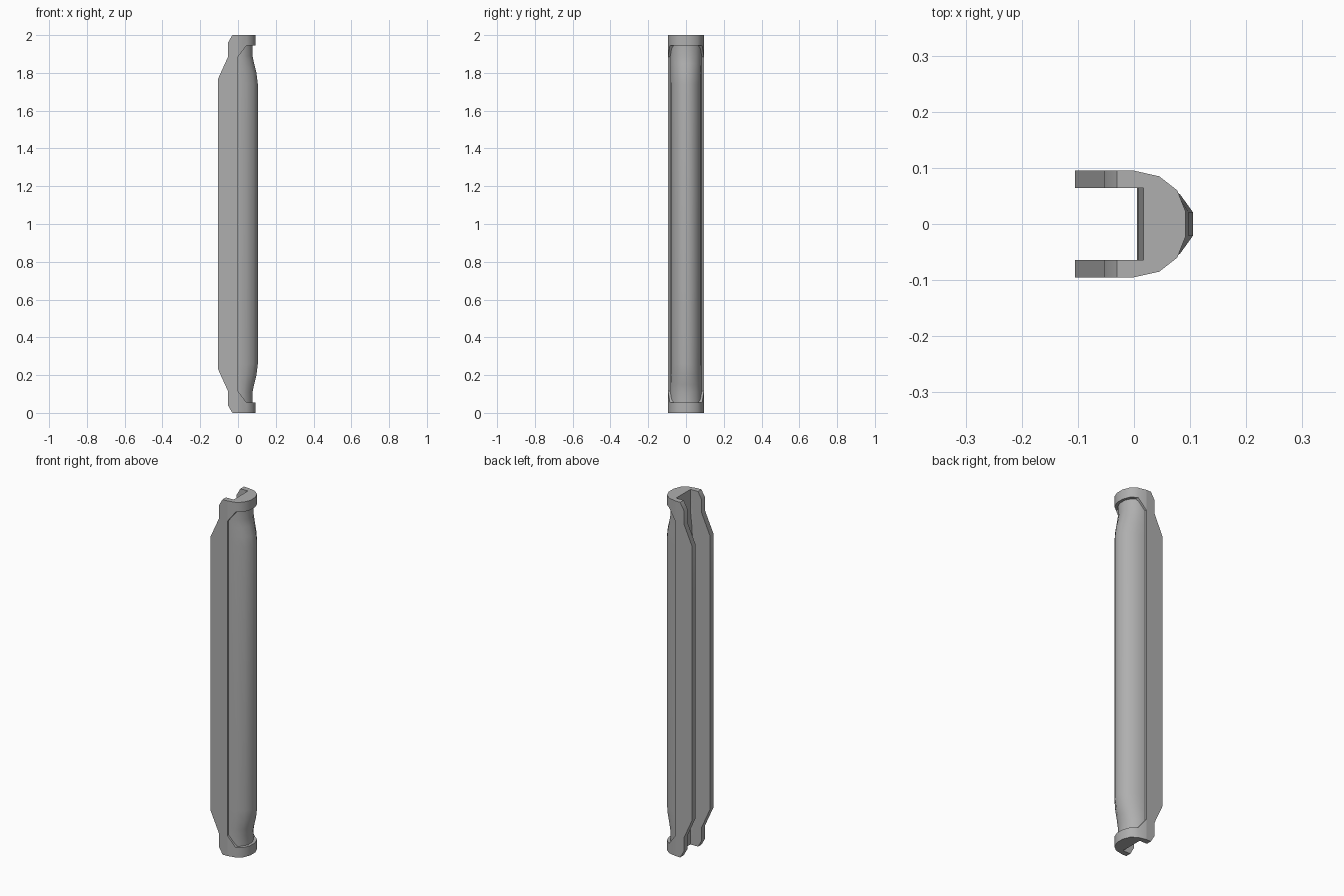
import bpy, bmesh
from math import radians
from mathutils import Vector

if "Cube" in bpy.data.objects:
    bpy.data.objects.remove(bpy.data.objects["Cube"])

grey = bpy.data.materials.new("dark_grey")
grey.diffuse_color = (0.43, 0.43, 0.43, 1)
grey.use_nodes = True
grey.node_tree.nodes["Principled BSDF"].inputs["Base Color"].default_value = grey.diffuse_color


def make_object(name, rings, top_faces=None):
    """Loft closed rings of equal length and cap both ends."""
    bm = bmesh.new()
    loops = [[bm.verts.new(p) for p in ring] for ring in rings]
    n = len(loops[0])
    for a, b in zip(loops, loops[1:]):
        for i in range(n):
            j = (i + 1) % n
            bm.faces.new((a[i], a[j], b[j], b[i]))
    bm.faces.new(loops[0][::-1])
    for face in top_faces or [range(n)]:
        bm.faces.new([loops[-1][i] for i in face])
    bmesh.ops.recalc_face_normals(bm, faces=bm.faces)
    me = bpy.data.meshes.new(name)
    bm.to_mesh(me)
    bm.free()
    for p in me.polygons:
        p.use_smooth = True
    me.set_sharp_from_angle(angle=radians(40))
    me.materials.append(grey)
    ob = bpy.data.objects.new(name, me)
    bpy.context.collection.objects.link(ob)
    return ob


def mirrored(half):
    return half + [(x, -y) for x, y in reversed(half)]


# Flat side plates
lower = [(0, 0), (-0.03, 0), (-0.053, 0.04), (-0.053, 0.115), (-0.105, 0.23)]
side = lower + [(x, 2 - z) for x, z in reversed(lower)]
for name, s in (("front_side_plate", -1), ("back_side_plate", 1)):
    make_object(name, [[(x, s * y, z) for x, z in side] for y in (0.064, 0.095)])

# Rounded end collars, with sloped cheeks running into the plates
collar = mirrored([(0.017, 0.064), (0, 0.064), (0, 0.095), (0.045, 0.085),
                   (0.077, 0.06), (0.092, 0.022)])
cheeks = [(0, 1, 2, 3), (8, 9, 10, 11), (0, 3, 8, 11), (3, 4, 5, 6, 7, 8)]
for name, flip in (("bottom_collar", False), ("top_collar", True)):
    def height(z):
        return 2 - z if flip else z
    make_object(name, [
        [(x, y, height(0)) for x, y in collar],
        [(x, y, height(max(0.055, 0.115 - x * 1.334))) for x, y in collar]],
        cheeks)

# Rounded grip body that narrows toward the collars
grip = mirrored([(0.005, 0.064), (0, 0.064), (-0.008, 0.068), (-0.008, 0.084),
                 (0.0, 0.084), (0.045, 0.076), (0.082, 0.053), (0.105, 0.021)])
half = [(0.05, 0.73), (0.11, 0.73), (0.15, 0.81), (0.2, 0.93), (0.26, 1.0)]
stations = half + [(2 - z, k) for z, k in reversed(half)]


def grip_point(x, y, z, k):
    if x > 0.01:
        x *= k
    elif x > 0:
        x += 0.013 * (1 - k) / 0.27
    return Vector((x, y, z))


make_object("grip_body", [[grip_point(x, y, z, k) for x, y in grip]
                          for z, k in stations])
